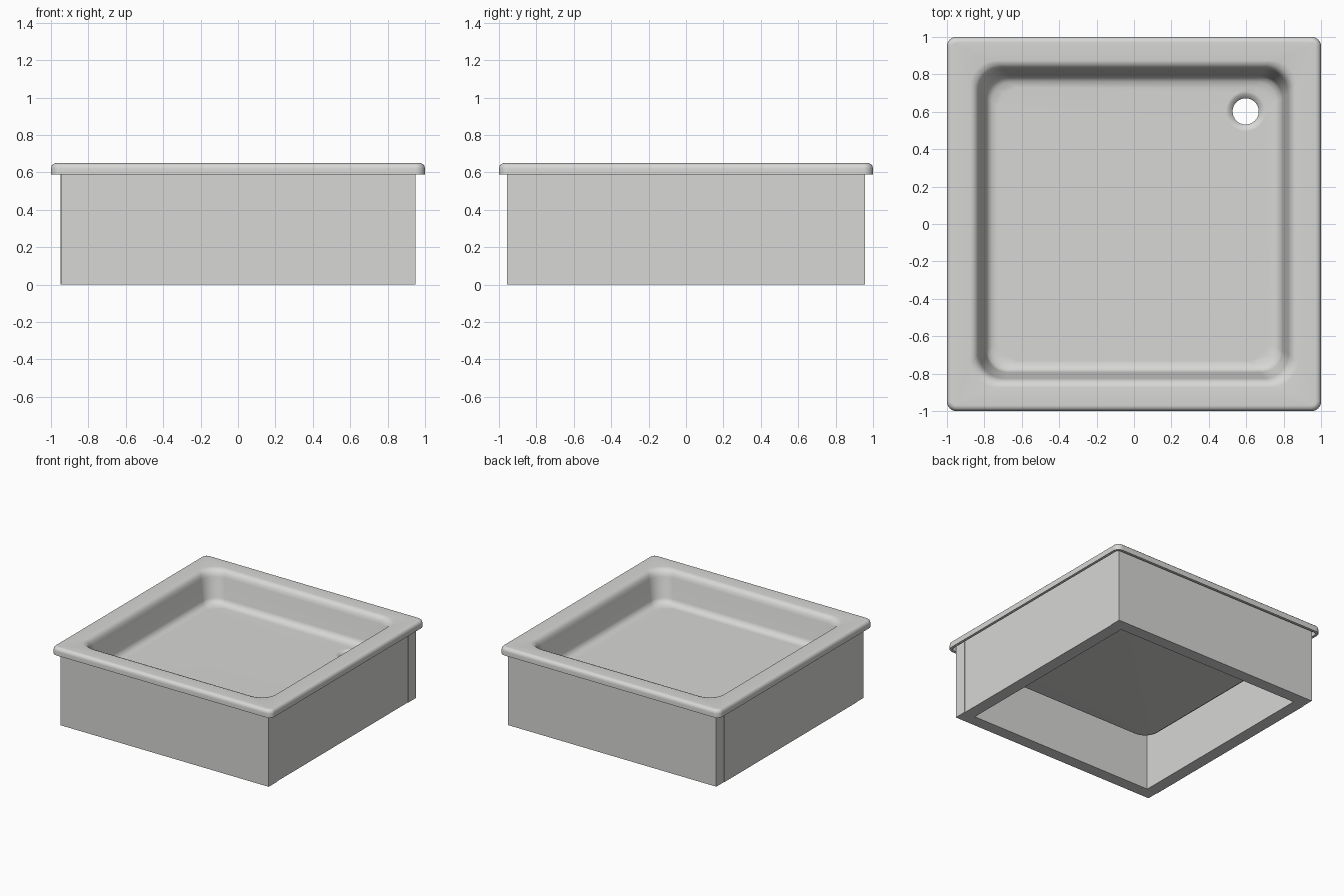
import bpy, bmesh, math

cube = bpy.data.objects.get("Cube")
if cube:
    bpy.data.objects.remove(cube, do_unlink=True)

grey = bpy.data.materials.new("light_grey")
grey.use_nodes = True
colour = (0.68, 0.68, 0.665, 1)
grey.diffuse_color = colour
grey.node_tree.nodes["Principled BSDF"].inputs["Base Color"].default_value = colour

SEGMENTS = 8        # per rounded corner
DRAIN = (0.597, 0.602)


def add_object(name, bm):
    bmesh.ops.recalc_face_normals(bm, faces=bm.faces)
    mesh = bpy.data.meshes.new(name)
    bm.to_mesh(mesh)
    bm.free()
    mesh.materials.append(grey)
    obj = bpy.data.objects.new(name, mesh)
    bpy.context.collection.objects.link(obj)
    return obj


def square_ring(bm, half, radius, z):
    """Rounded square loop of vertices."""
    ring = []
    for corner in range(4):
        mid = math.pi / 4 + corner * math.pi / 2
        cx = math.copysign(half - radius, math.cos(mid))
        cy = math.copysign(half - radius, math.sin(mid))
        for i in range(SEGMENTS + 1):
            a = (corner + i / SEGMENTS) * math.pi / 2
            ring.append(bm.verts.new((cx + radius * math.cos(a), cy + radius * math.sin(a), z)))
    return ring


def round_ring(bm, radius, z, count=32):
    angles = [2 * math.pi * i / count for i in range(count)]
    return [bm.verts.new((DRAIN[0] + radius * math.cos(a), DRAIN[1] + radius * math.sin(a), z))
            for a in angles]


def skin(bm, rings):
    for a, b in zip(rings, rings[1:]):
        for i in range(len(a)):
            j = (i + 1) % len(a)
            bm.faces.new((a[i], a[j], b[j], b[i]))


def fill_between(bm, outer, inner):
    edges = [bm.edges.get((r[i - 1], r[i])) for r in (outer, inner) for i in range(len(r))]
    bmesh.ops.triangle_fill(bm, edges=edges, use_beauty=True)


def basin_radius(half):
    return 0.1 + 0.3 * (half - 0.74)


# Shower tray: one closed profile from the basin floor over the lip to the hollow underside
basin = [(0.73, 0.396), (0.76, 0.401), (0.781, 0.416), (0.793, 0.44),
         (0.825, 0.595), (0.834, 0.622), (0.85, 0.642), (0.875, 0.65)]
lip = [(0.97, 0.65), (0.985, 0.646), (0.996, 0.636), (1.0, 0.62),
       (1.0, 0.588), (0.978, 0.588), (0.975, 0.625)]
underside = [(0.856, 0.625), (0.843, 0.59), (0.812, 0.43), (0.8, 0.395), (0.77, 0.373)]

bm = bmesh.new()
rings = [square_ring(bm, h, basin_radius(h), z) for h, z in basin]
rings += [square_ring(bm, h, h - 0.95, z) for h, z in lip]
rings += [square_ring(bm, h, basin_radius(h), z) for h, z in underside]
skin(bm, rings)
# Drain hole with a countersunk edge
drain = [round_ring(bm, r, z) for r, z in
         ((0.106, 0.396), (0.094, 0.393), (0.08, 0.384), (0.07, 0.373))]
skin(bm, drain)
fill_between(bm, rings[0], drain[0])
fill_between(bm, rings[-1], drain[-1])
tray = add_object("shower_tray", bm)

bpy.ops.object.select_all(action='DESELECT')
tray.select_set(True)
bpy.context.view_layer.objects.active = tray
bpy.ops.object.shade_smooth_by_angle(angle=math.radians(40))
weighted = tray.modifiers.new("weighted_normals", 'WEIGHTED_NORMAL')
weighted.keep_sharp = True


# Base: four upright boards, the side boards set slightly to the right of the long ones
def board(name, x0, x1, y0, y1, top=0.625):
    bm = bmesh.new()
    bmesh.ops.create_cube(bm, size=1)
    for v in bm.verts:
        v.co = (x1 if v.co.x > 0 else x0, y1 if v.co.y > 0 else y0, top if v.co.z > 0 else 0)
    add_object(name, bm)


THICK, WIDE, DEEP, STEP = 0.1, 0.949, 0.957, 0.004
board("front_board", STEP - WIDE, WIDE, -DEEP, THICK - DEEP)
board("back_board", STEP - WIDE, WIDE, DEEP - THICK, DEEP)
board("right_board", -WIDE, THICK - WIDE, THICK - DEEP, DEEP - THICK)
board("left_board", WIDE - STEP - THICK, WIDE - STEP, THICK - DEEP, DEEP - THICK)
